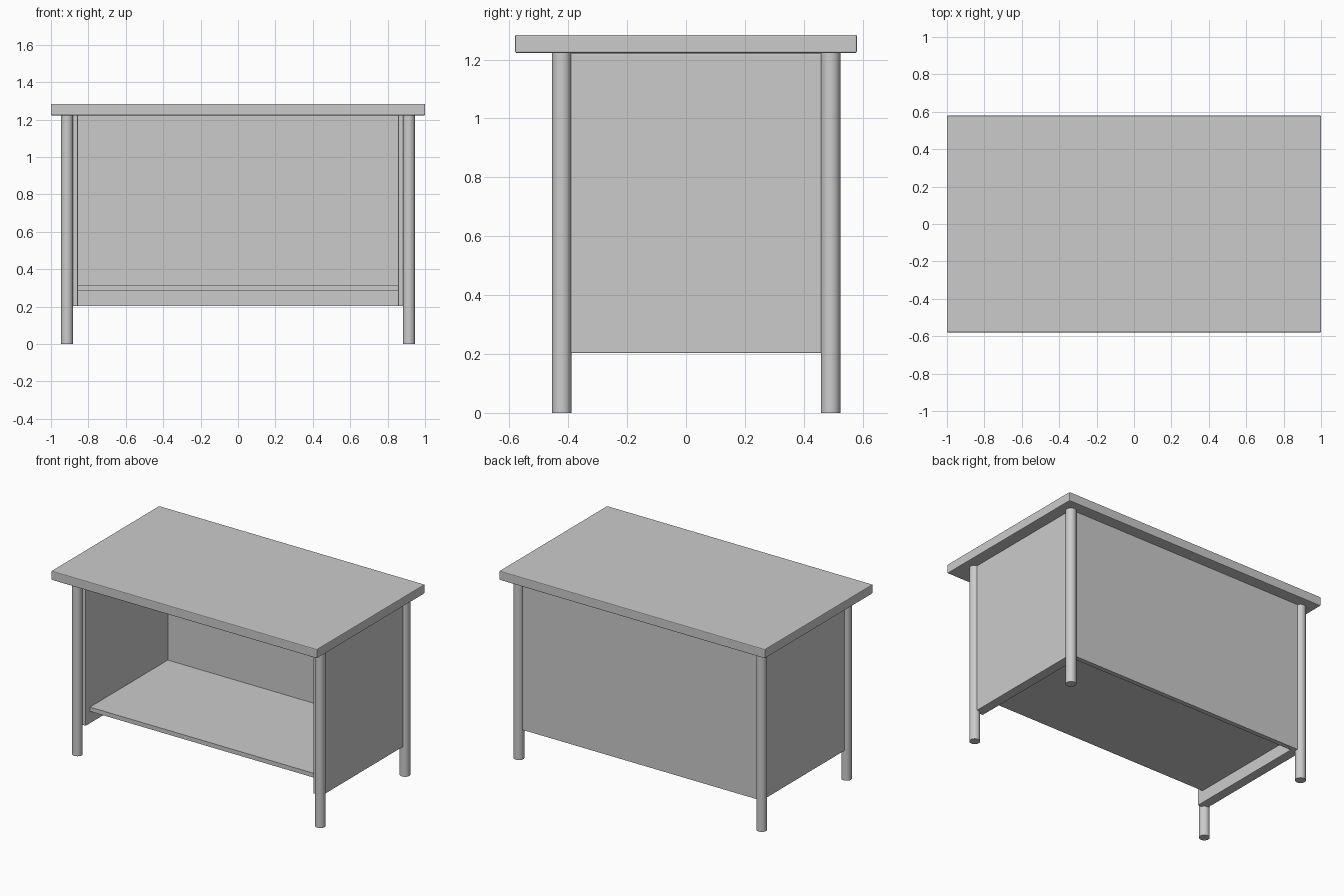
import bpy

if "Cube" in bpy.data.objects:
    bpy.data.objects.remove(bpy.data.objects["Cube"])

def box(name, x0, x1, y0, y1, z0, z1, bevel=0.0):
    """Box between two corners, with optional softened edges."""
    bpy.ops.mesh.primitive_cube_add(size=1)
    ob = bpy.context.object
    ob.name = name
    ob.scale = (x1 - x0, y1 - y0, z1 - z0)
    ob.location = ((x0 + x1) / 2, (y0 + y1) / 2, (z0 + z1) / 2)
    bpy.ops.object.transform_apply(location=False, rotation=False, scale=True)
    if bevel:
        mod = ob.modifiers.new("soft_edges", 'BEVEL')
        mod.width = bevel
        mod.segments = 2
    return ob

TOP_Z = 1.222
LEG_X, LEG_R = 0.914, 0.033

# Table top
box("table_top", -1, 1, -0.58, 0.58, TOP_Z, 1.284, 0.005)

# Round legs, front and back pairs
for side, s in (("left", -1), ("right", 1)):
    for row, y in (("front", -0.422), ("back", 0.491)):
        bpy.ops.mesh.primitive_cylinder_add(
            vertices=32, radius=LEG_R, depth=TOP_Z,
            location=(s * LEG_X, y, TOP_Z / 2))
        bpy.context.object.name = f"{row}_{side}_leg"
        bpy.ops.object.shade_smooth_by_angle()

    # Side panels between the legs
    xs = sorted((s * 0.856, s * 0.922))
    box(f"{side}_panel", *xs, -0.415, 0.485, 0.203, TOP_Z, 0.004)

# Back panel
box("back_panel", -0.9, 0.9, 0.468, 0.5, 0.203, TOP_Z)

# Lower shelf
box("shelf", -0.857, 0.857, -0.37, 0.47, 0.286, 0.315)
